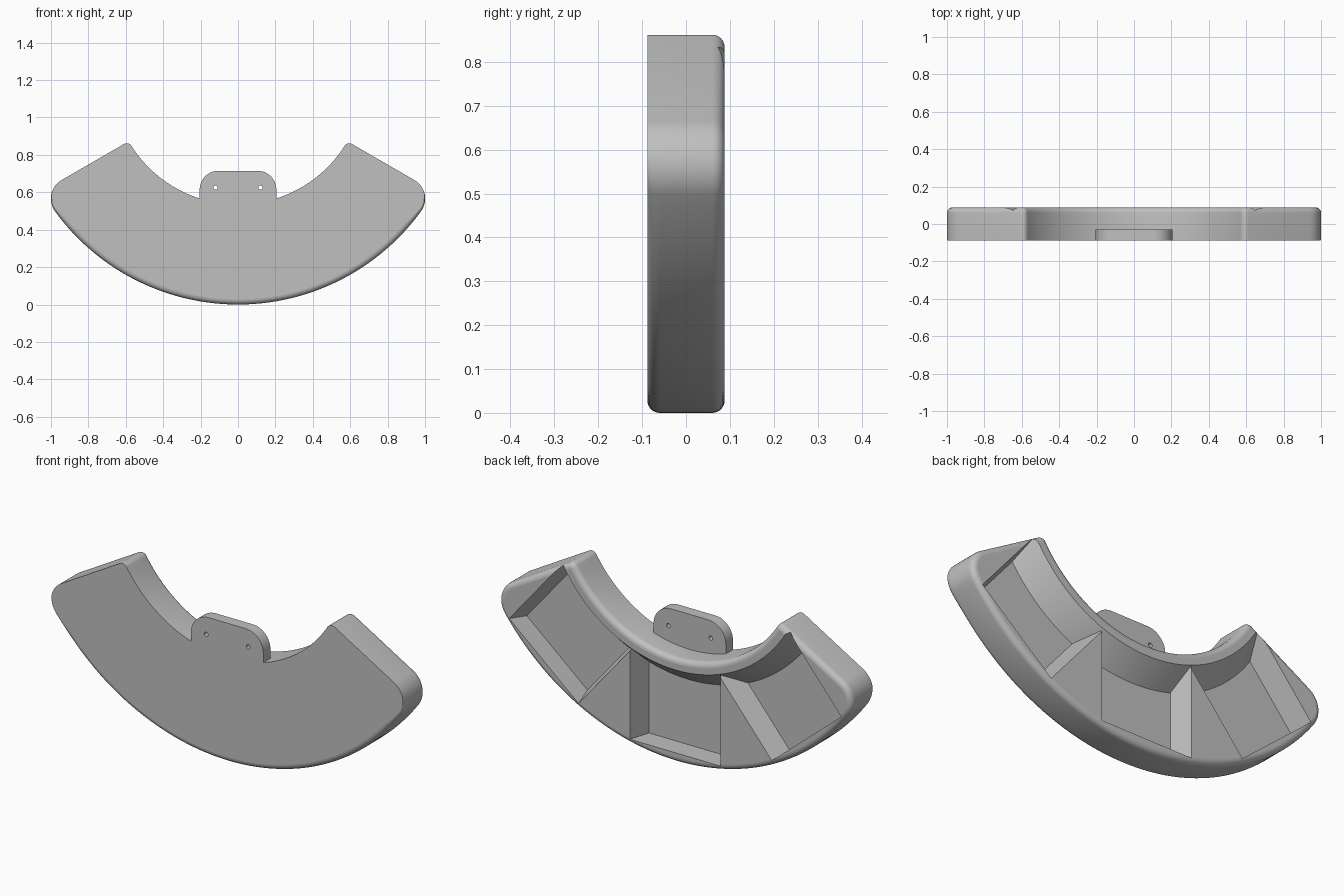
import bpy
import bmesh
from math import sin, cos, asin, radians, pi, hypot

cube = bpy.data.objects.get("Cube")
if cube:
    bpy.data.objects.remove(cube, do_unlink=True)

CENTRE_Z = 1.21             # centre of the arcs
R_OUT, R_IN = 1.21, 0.675   # outer and inner arc radii
F_OUT, F_IN = 0.115, 0.03   # corner rounding in the outline
HALF = 0.088                # half of the depth
EDGE = 0.028                # edge rounding
FLOOR = -0.02               # height of the pocket floor along the depth
END = radians(-30)

grey = bpy.data.materials.new("plain grey")
grey.use_nodes = True
grey.diffuse_color = (0.53, 0.53, 0.53, 1)
grey.node_tree.nodes["Principled BSDF"].inputs["Base Color"].default_value = (0.53, 0.53, 0.53, 1)


def arc(cx, cz, r, a0, a1, n):
    return [(cx + r * cos(a0 + (a1 - a0) * i / n), cz + r * sin(a0 + (a1 - a0) * i / n))
            for i in range(n + 1)]


def loft(name, rings):
    """Solid through rings of (y, outline) with equal point counts."""
    bm = bmesh.new()
    loops = [[bm.verts.new((x, y, z)) for x, z in pts] for y, pts in rings]
    n = len(loops[0])
    for a, b in zip(loops, loops[1:]):
        for i in range(n):
            bm.faces.new((a[i], a[(i + 1) % n], b[(i + 1) % n], b[i]))
    bm.faces.new(loops[0])
    bm.faces.new(loops[-1])
    bmesh.ops.remove_doubles(bm, verts=bm.verts, dist=1e-6)
    bmesh.ops.recalc_face_normals(bm, faces=bm.faces)
    mesh = bpy.data.meshes.new(name)
    bm.to_mesh(mesh)
    bm.free()
    mesh.materials.append(grey)
    obj = bpy.data.objects.new(name, mesh)
    bpy.context.collection.objects.link(obj)
    return obj


def combine(target, other, operation):
    mod = target.modifiers.new("combine", "BOOLEAN")
    mod.object, mod.operation, mod.solver = other, operation, "EXACT"
    bpy.context.view_layer.objects.active = target
    bpy.ops.object.modifier_apply(modifier=mod.name)
    bpy.data.objects.remove(other, do_unlink=True)


def sector(d):
    """Arc-shaped outline with rounded corners, shrunk by d."""
    ro, ri, fo, fi = R_OUT - d, R_IN + d, F_OUT - d, F_IN - d
    a_out = END - asin((d + fo) / (ro - fo))
    a_in = END - asin((d + fi) / (ri + fi))
    side = arc(0, CENTRE_Z, ro, -pi / 2, a_out, 40)
    side += arc((ro - fo) * cos(a_out), CENTRE_Z + (ro - fo) * sin(a_out),
                fo, a_out, END + pi / 2, 14)[1:]
    side += arc((ri + fi) * cos(a_in), CENTRE_Z + (ri + fi) * sin(a_in),
                fi, END + pi / 2, a_in + pi, 8)
    side += arc(0, CENTRE_Z, ri, a_in, -pi / 2, 32)[1:]
    return side + [(-x, z) for x, z in reversed(side[1:-1])]


def pull_rim(pts, d):
    """Draw the outer arc inward by d, fading out towards the corners."""
    out = []
    for x, z in pts:
        r = hypot(x, z - CENTRE_Z)
        fade = min(1, max(0, (0.6 - z) / 0.2)) if r > 1 else 0
        k = 1 - d * fade / r
        out.append((x * k, CENTRE_Z + (z - CENTRE_Z) * k))
    return out


# Curved body: front rounded along the outer arc, back rounded all around
steps = [i / 6 * pi / 2 for i in range(7)]
rings = [(-HALF + EDGE * (1 - cos(t)), pull_rim(sector(0), EDGE * (1 - sin(t)))) for t in steps]
rings += [(HALF - EDGE * (1 - sin(t)), sector(EDGE * (1 - cos(t)))) for t in steps]
body = loft("curved_tray", rings)


def pocket(y, turn):
    """Pocket outline at depth y: drafted sides and a sloping inner wall."""
    t = (y - FLOOR) / (HALF - FLOOR)
    w, r_wall, chord = 0.225 + 0.032 * t, 0.825 - 0.09 * t, 1.16
    half = asin(w / r_wall)
    pts = [(-w, -chord), (w, -chord)] + arc(0, 0, r_wall, half - pi / 2, -half - pi / 2, 24)
    c, s = cos(turn), sin(turn)
    return [(x * c - z * s, CENTRE_Z + x * s + z * c) for x, z in pts]


# Three identical pockets open to the back, leaving tapered ribs between
for degrees in (-40, 0, 40):
    cutter = loft("pocket_cutter", [(y, pocket(y, radians(degrees))) for y in (FLOOR, 0.1)])
    combine(body, cutter, "DIFFERENCE")

# Mounting tab with rounded top corners and two screw holes
tab_w, tab_top, tab_r = 0.205, 0.715, 0.1
tab_pts = [(-tab_w, 0.52), (tab_w, 0.52)]
tab_pts += arc(tab_w - tab_r, tab_top - tab_r, tab_r, 0, pi / 2, 12)
tab_pts += arc(tab_r - tab_w, tab_top - tab_r, tab_r, pi / 2, pi, 12)
tab = loft("mounting_tab", [(-HALF, tab_pts), (-0.03, tab_pts)])
for x in (-0.12, 0.12):
    hole = arc(x, 0.625, 0.011, 0, 2 * pi, 20)[:-1]
    combine(tab, loft("hole_cutter", [(-0.2, hole), (0.1, hole)]), "DIFFERENCE")
combine(body, tab, "UNION")

# Smooth curves, crisp edges, flat front and floors
bpy.ops.object.select_all(action="DESELECT")
body.select_set(True)
bpy.context.view_layer.objects.active = body
bpy.ops.object.shade_smooth_by_angle(angle=radians(30))
for face in body.data.polygons:
    if abs(face.normal.y) > 0.999:
        face.use_smooth = False
